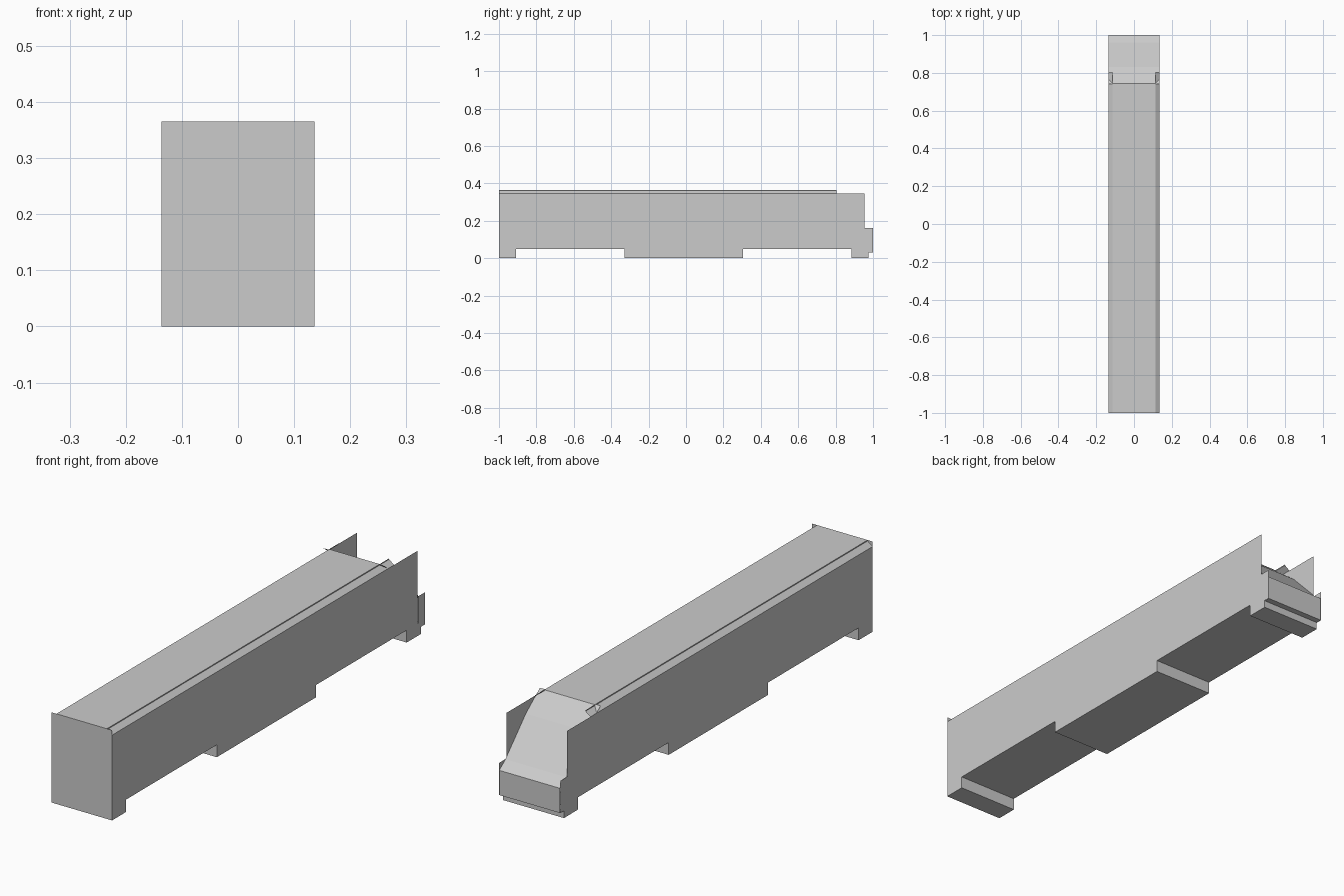
import bpy

cube = bpy.data.objects.get("Cube")
if cube:
    bpy.data.objects.remove(cube, do_unlink=True)

grey = bpy.data.materials.new("plain grey")
grey.use_nodes = True
colour = (0.6, 0.6, 0.6, 1)
grey.diffuse_color = colour
grey.node_tree.nodes["Principled BSDF"].inputs["Base Color"].default_value = colour

HALF = 0.136      # half width of the body
EAVE = 0.345      # top of the side walls
ROOF = 0.365      # top of the roof
RIM = 0.113       # half width of the flat roof


def sheet(name, verts, faces):
    mesh = bpy.data.meshes.new(name)
    mesh.from_pydata(verts, [], faces)
    mesh.materials.append(grey)
    obj = bpy.data.objects.new(name, mesh)
    bpy.context.collection.objects.link(obj)
    return obj


def across(name, path):
    """Sweep a (y, z) path over the full width."""
    n = len(path)
    verts = [(x, y, z) for x in (-HALF, HALF) for y, z in path]
    return sheet(name, verts, [(i, i + 1, n + i + 1, n + i) for i in range(n - 1)])


def along(name, path, y0, y1):
    """Sweep an (x, z) path along the length."""
    n = len(path)
    verts = [(x, y, z) for y in (y0, y1) for x, z in path]
    return sheet(name, verts, [(i, i + 1, n + i + 1, n + i) for i in range(n - 1)])


def upright(name, outline, x):
    """Flat upright panel facing away from the centre line."""
    order = list(range(len(outline)))
    if x < 0:
        order.reverse()
    return sheet(name, [(x, y, z) for y, z in outline], [order])


# Underside with lowered skirts between the wheel bays
under = [(-1, 0), (-0.91, 0), (-0.91, 0.05), (-0.33, 0.05), (-0.33, 0),
         (0.305, 0), (0.305, 0.05), (0.885, 0.05), (0.885, 0), (0.975, 0)]
across("underframe", under)

# Flat end wall, sloping windscreen and nose
across("end_wall", [(-1, ROOF), (-1, 0)])
across("nose", [(0.975, 0), (0.975, 0.03), (1, 0.03), (1, 0.13), (0.96, 0.16)])
across("windscreen", [(0.96, 0.16), (0.83, 0.295), (0.74, ROOF)])

# Roof
along("roof", [(-RIM, ROOF), (RIM, ROOF)], -1, 0.745)

wall = [(-1, EAVE)] + under + [(0.975, 0.05), (0.955, 0.05), (0.955, EAVE)]
cheek = [(0.955, 0.03), (1, 0.03), (1, 0.16), (0.955, 0.16)]
for side, s in (("left", 1), ("right", -1)):
    # Side walls run past the windscreen
    upright(side + "_wall", wall, s * HALF)
    upright(side + "_nose_cheek", cheek, s * (HALF + 0.001))
    # Sloping roof edge with a small step below the flat roof
    edge = [(s * RIM, ROOF), (s * RIM, ROOF - 0.004), (s * HALF, EAVE)]
    along(side + "_roof_edge", edge[::s], -1, 0.805)
